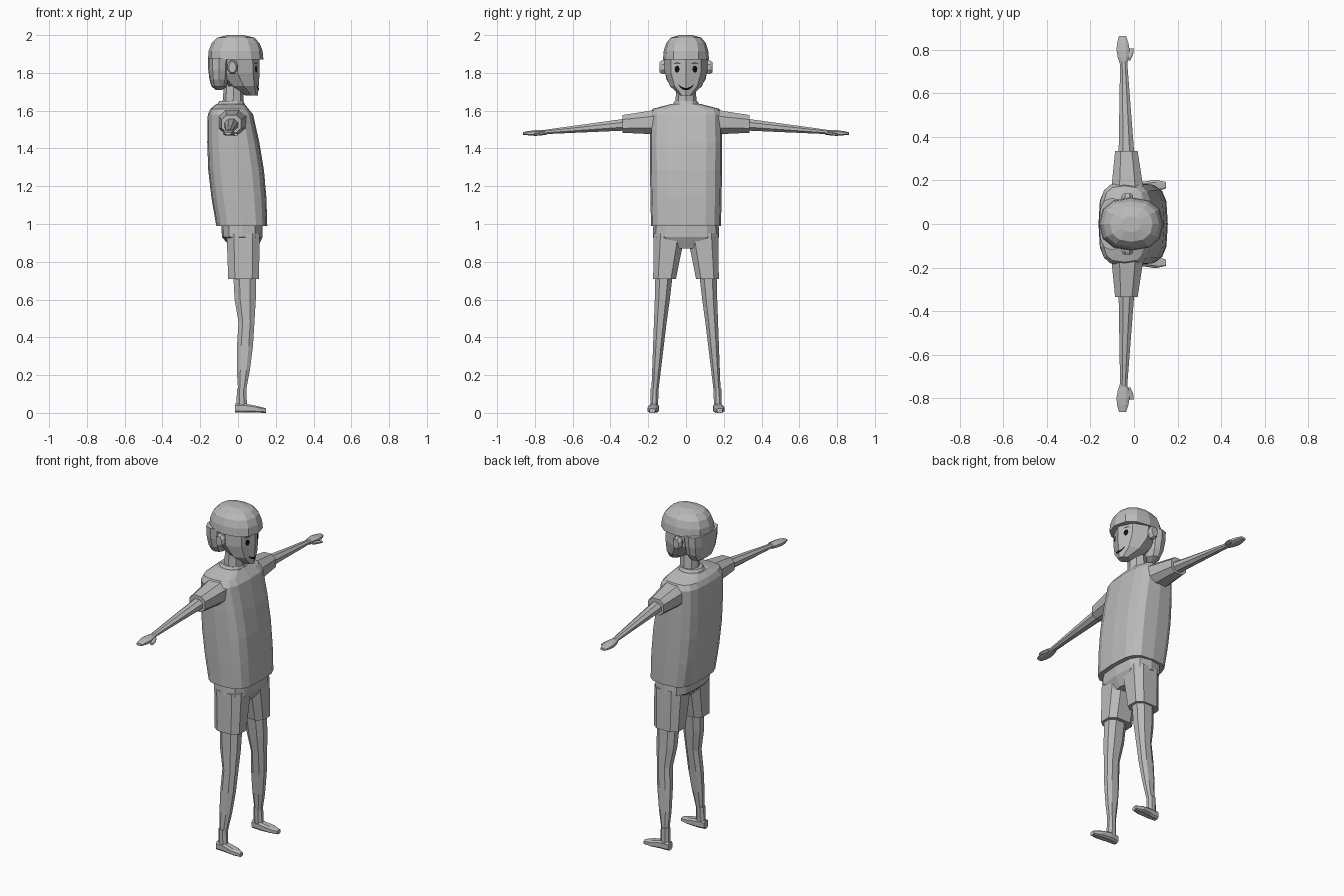
import bpy, bmesh, math
from mathutils import Vector
from mathutils.bvhtree import BVHTree

if "Cube" in bpy.data.objects:
    bpy.data.objects.remove(bpy.data.objects["Cube"])


def material(name, value):
    mat = bpy.data.materials.new(name)
    mat.use_nodes = True
    colour = (value, value, value, 1)
    mat.diffuse_color = colour
    shader = mat.node_tree.nodes["Principled BSDF"]
    shader.inputs["Base Color"].default_value = colour
    return mat


GREY = material("plain_grey", 0.5)
BLACK = material("ink_black", 0.005)


def finish(name, bm, mat):
    bmesh.ops.recalc_face_normals(bm, faces=bm.faces)
    mesh = bpy.data.meshes.new(name)
    bm.to_mesh(mesh)
    bm.free()
    mesh.materials.append(mat)
    obj = bpy.data.objects.new(name, mesh)
    bpy.context.collection.objects.link(obj)
    return obj


# A ring is (position along the axis, a_min, a_max, b_min, b_max)
def sym(height, back, front, half_width):
    return (height, back, front, -half_width, half_width)


def span(first, last, steps=1, swell_a=0, swell_b=0):
    """Blend one ring into another, swelling outwards in the middle."""
    rings = []
    for step in range(steps + 1):
        f = step / steps
        t, a_min, a_max, b_min, b_max = (p + (q - p) * f for p, q in zip(first, last))
        grow = math.sin(math.pi * f)
        rings.append((t, a_min - swell_a * grow, a_max + swell_a * grow,
                      b_min - swell_b * grow, b_max + swell_b * grow))
    return rings


def dome(base, height, steps=4):
    """Round a ring off towards its middle, upwards or downwards."""
    start, back, front, right, left = base
    middle, depth = (back + front) / 2, (front - back) / 2
    rings = []
    for step in range(steps + 1):
        angle = math.radians(85) * step / steps
        r = math.sqrt(math.cos(angle))
        rings.append(sym(start + height * math.sin(angle),
                         middle - depth * r, middle + depth * r, left * r))
    return rings


def loft(name, rings, axis="z", sides=8, power=1.0, side=1, turn=0.0):
    """Skin a row of rounded cross-sections; a lower power is more boxy."""
    def rounded(value):
        return math.copysign(abs(round(value, 6)) ** power, value)

    bm = bmesh.new()
    loops = []
    for t, a_min, a_max, b_min, b_max in rings:
        loop = []
        for i in range(sides):
            angle = math.tau * (i + turn) / sides
            a = (a_min + a_max + rounded(math.cos(angle)) * (a_max - a_min)) / 2
            b = (b_min + b_max + rounded(math.sin(angle)) * (b_max - b_min)) / 2
            x, y, z = {"x": (t, a, b), "y": (a, t, b), "z": (a, b, t)}[axis]
            loop.append(bm.verts.new((x, y * side, z)))
        loops.append(loop)
    for low, high in zip(loops, loops[1:]):
        for i in range(sides):
            j = (i + 1) % sides
            bm.faces.new((low[i], low[j], high[j], high[i]))
    bm.faces.new(loops[0])
    bm.faces.new(loops[-1])
    return finish(name, bm, GREY)


def pair(part, rings, axis="z", power=1.0):
    """Build a left part and its mirrored right twin."""
    for label, side in (("left_", 1), ("right_", -1)):
        loft(label + part, rings, axis, power=power, side=side, turn=0.5)


# Head, neck and hair
jaw, cheek = sym(1.73, -0.05, 0.11, 0.085), sym(1.8, -0.12, 0.114, 0.112)
head = loft("head", [sym(1.68, 0.04, 0.105, 0.03), jaw, cheek,
                     sym(1.9, -0.13, 0.112, 0.115)])
loft("neck", span(sym(1.6, -0.085, 0.03, 0.06), sym(1.73, -0.075, 0.03, 0.05)))
loft("hair_cap", dome(sym(1.87, -0.16, 0.135, 0.122), 0.13), sides=12, power=0.85)
loft("hair_back", dome(sym(1.88, -0.16, -0.04, 0.12), -0.17), sides=12, power=0.75)
pair("ear", span((0.1, -0.05, -0.01, 1.8, 1.86), (0.14, -0.05, -0.01, 1.8, 1.86),
                 steps=3, swell_a=0.01, swell_b=0.01), "y")

# Shirt with a sloping shoulder yoke and a collar
body = span(sym(0.99, -0.115, 0.155, 0.185), sym(1.58, -0.16, 0.08, 0.19),
            steps=4, swell_a=0.02, swell_b=0.003)
yoke = span(sym(1.61, -0.145, 0.055, 0.175), sym(1.635, -0.115, 0.035, 0.08))
loft("shirt", body + yoke, sides=16, power=0.6)
loft("collar", span(sym(1.62, -0.12, 0.04, 0.08), sym(1.65, -0.1, 0.03, 0.06)), sides=12)

# Arms
pair("sleeve", span((0.15, -0.11, 0.05, 1.47, 1.61), (0.335, -0.09, 0.02, 1.48, 1.58)),
     "y", power=0.8)
pair("arm", span((0.25, -0.075, 0.01, 1.495, 1.57), (0.745, -0.065, -0.03, 1.475, 1.5),
                 steps=2), "y")
pair("hand", span((0.735, -0.066, -0.03, 1.472, 1.498), (0.862, -0.07, -0.035, 1.472, 1.487),
                  steps=4, swell_a=0.014, swell_b=0.005), "y", power=0.75)
pair("thumb", span((0.75, -0.045, -0.015, 1.47, 1.49), (0.805, -0.02, 0.0, 1.465, 1.48),
                   steps=2, swell_a=0.005), "y")

# Shorts
loft("shorts_seat", [sym(0.87, -0.03, 0.1, 0.05), sym(0.93, -0.085, 0.13, 0.175),
                     sym(1.03, -0.09, 0.13, 0.172)], sides=12, power=0.65)
pair("shorts_leg", span((0.71, -0.056, 0.115, 0.05, 0.177), (0.95, -0.065, 0.12, 0.0, 0.175)),
     power=0.65)

# Legs, socks and shoes
shin = span((0.1, 0.0, 0.04, 0.147, 0.185), (0.48, 0.0, 0.09, 0.1, 0.172),
            steps=3, swell_a=0.01)
thigh = span((0.6, -0.022, 0.098, 0.083, 0.168), (0.75, -0.03, 0.1, 0.065, 0.165))
pair("leg", shin + thigh, power=0.85)
pair("sock", span((0.03, -0.01, 0.05, 0.147, 0.19), (0.13, -0.008, 0.046, 0.143, 0.19)))
heel = span((-0.015, 0.15, 0.19, 0.0, 0.05), (0.04, 0.143, 0.195, 0.0, 0.05))
toe = span((0.1, 0.146, 0.204, 0.0, 0.038), (0.147, 0.163, 0.193, 0.0, 0.025))
pair("shoe", heel + toe, "x", power=0.6)

# Painted face: thin strips laid on the front of the head
surface = BVHTree.FromPolygons([v.co for v in head.data.vertices],
                               [p.vertices for p in head.data.polygons])


def on_face(y, z):
    hit = surface.ray_cast(Vector((1, y, z)), Vector((-1, 0, 0)))[0]
    return (hit.x + 0.003, y, z)


def painted(name, start, end, height, thickness, curve=0.0, steps=8):
    """An oval or bent strip; the curve lifts or lowers its ends."""
    bm = bmesh.new()
    pairs = []
    for step in range(steps + 1):
        f = step / steps
        across = 2 * f - 1
        y = start + (end - start) * f
        half = thickness / 2 * math.sqrt(max(0.01, 1 - across ** 2))
        middle = height + curve * across ** 2
        pairs.append([bm.verts.new(on_face(y, middle + k * half)) for k in (-1, 1)])
    for (a, b), (c, d) in zip(pairs, pairs[1:]):
        bm.faces.new((a, c, d, b))
    finish(name, bm, BLACK)


painted("mouth", -0.042, 0.042, height=1.714, thickness=0.012, curve=0.025)
for label, side in (("left_", 1), ("right_", -1)):
    painted(label + "eye", side * 0.034, side * 0.06, height=1.82, thickness=0.036)
    painted(label + "brow", side * 0.026, side * 0.07, height=1.853, thickness=0.004,
            curve=-0.007)
